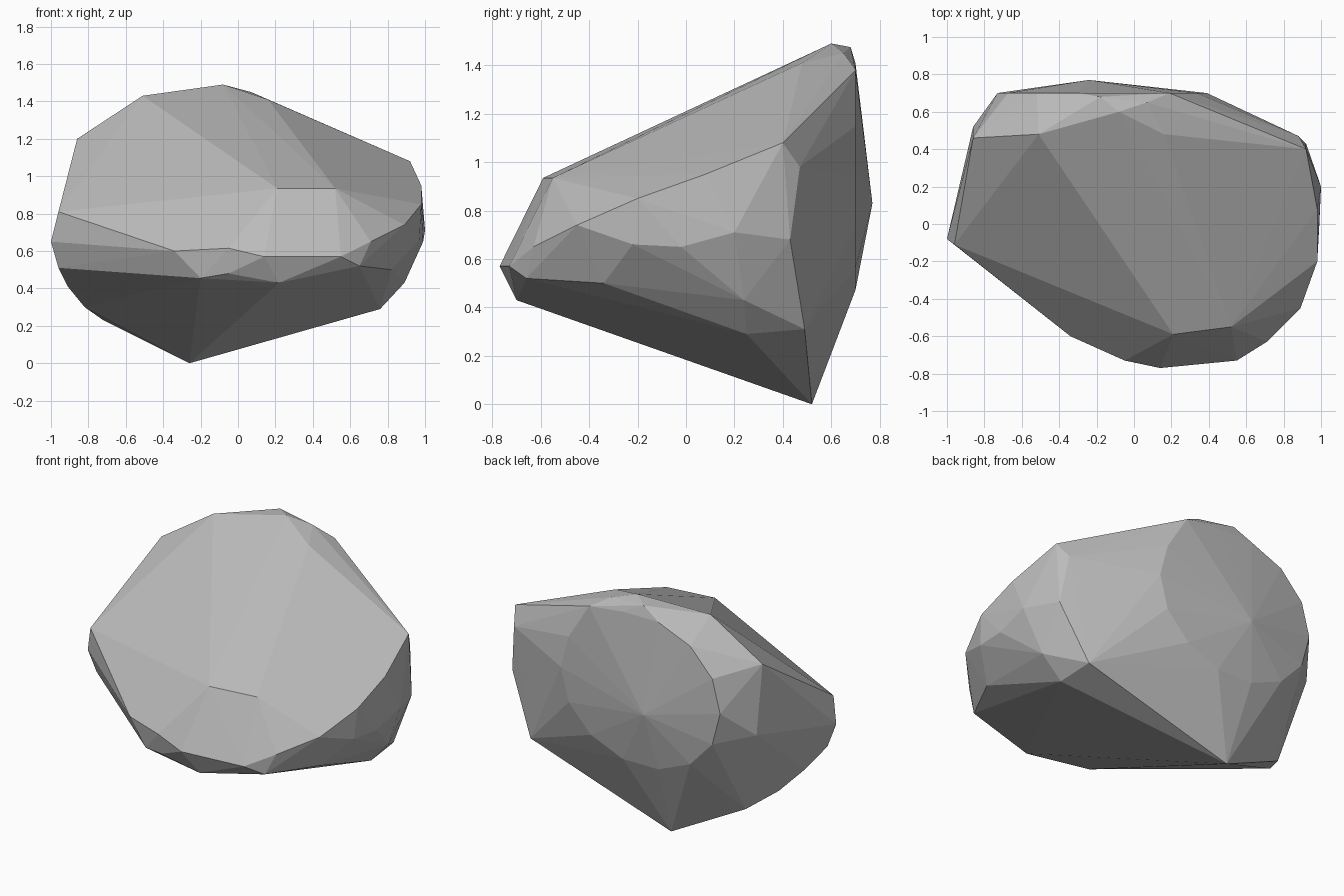
import bpy
import bmesh
from math import cos, sin, tau
from mathutils import Vector

default_cube = bpy.data.objects.get("Cube")
if default_cube:
    bpy.data.objects.remove(default_cube, do_unlink=True)


def make_material(name, colour):
    material = bpy.data.materials.new(name)
    material.use_nodes = True
    material.diffuse_color = colour
    shader = next(node for node in material.node_tree.nodes if node.type == "BSDF_PRINCIPLED")
    shader.inputs["Base Color"].default_value = colour
    return material


def ellipse_ring(centre, radius_x, radius_z, count):
    """Upright ring of corners facing the back."""
    for step in range(count):
        angle = tau * step / count
        yield centre + Vector((radius_x * cos(angle), 0, radius_z * sin(angle)))


def make_boulder(name, corners, material):
    """Wrap the corner points in one faceted convex skin."""
    bm = bmesh.new()
    for corner in corners:
        bm.verts.new(corner)
    hull = bmesh.ops.convex_hull(bm, input=bm.verts[:])
    spare = {item for key in ("geom_interior", "geom_unused") for item in hull[key]
             if isinstance(item, bmesh.types.BMVert)}
    bmesh.ops.delete(bm, geom=list(spare), context="VERTS")
    bmesh.ops.recalc_face_normals(bm, faces=bm.faces[:])
    mesh = bpy.data.meshes.new(name)
    bm.to_mesh(mesh)
    bm.free()
    mesh.materials.append(material)
    boulder = bpy.data.objects.new(name, mesh)
    bpy.context.scene.collection.objects.link(boulder)
    return boulder


# Sloping upper face and crest
crest = [(-.08, .6, 1.49), (-.18, .68, 1.475), (.07, .65, 1.45), (.16, .48, 1.41),
         (.19, .7, 1.38), (-.51, .48, 1.43), (-.86, .46, 1.2), (.92, .4, 1.08),
         (.21, -.59, .935), (.52, -.55, .935)]

# Front lip, running from the model's right to its left
front_lip = [(-.34, -.6, .6), (-.05, -.73, .615), (.14, -.77, .57), (.55, -.73, .57),
             (.71, -.63, .65), (.89, -.45, .74), (.98, -.2, .85), (.98, .08, .95)]

# Left flank
left_flank = [(.65, -.66, .52), (.82, -.34, .5), (.97, -.22, .66), (.99, -.02, .65),
              (1, .2, .71), (.89, .24, .43), (.92, .43, .68), (.88, .47, .98)]

# Right flank
right_flank = [(-.96, -.11, .81), (-1, -.08, .65), (-.96, -.05, .51), (-.91, .1, .41),
               (-.82, .24, .3), (-.72, .43, .23), (-.86, .52, .77)]

# Underside, tapering to the lowest corner
underside = [(-.26, .52, 0), (.76, .25, .29), (.75, .49, .31), (-.2, -.64, .455),
             (-.05, -.7, .48), (.22, -.7, .43)]

# Shallow cone on the back
back_tip = [(-.24, .77, .83)]
back_ring = list(ellipse_ring(Vector((-.17, .7, .94)), .56, .48, 14))

stone_grey = make_material("stone grey", (.5, .5, .5, 1))
make_boulder("boulder", crest + front_lip + left_flank + right_flank
             + underside + back_tip + back_ring, stone_grey)
